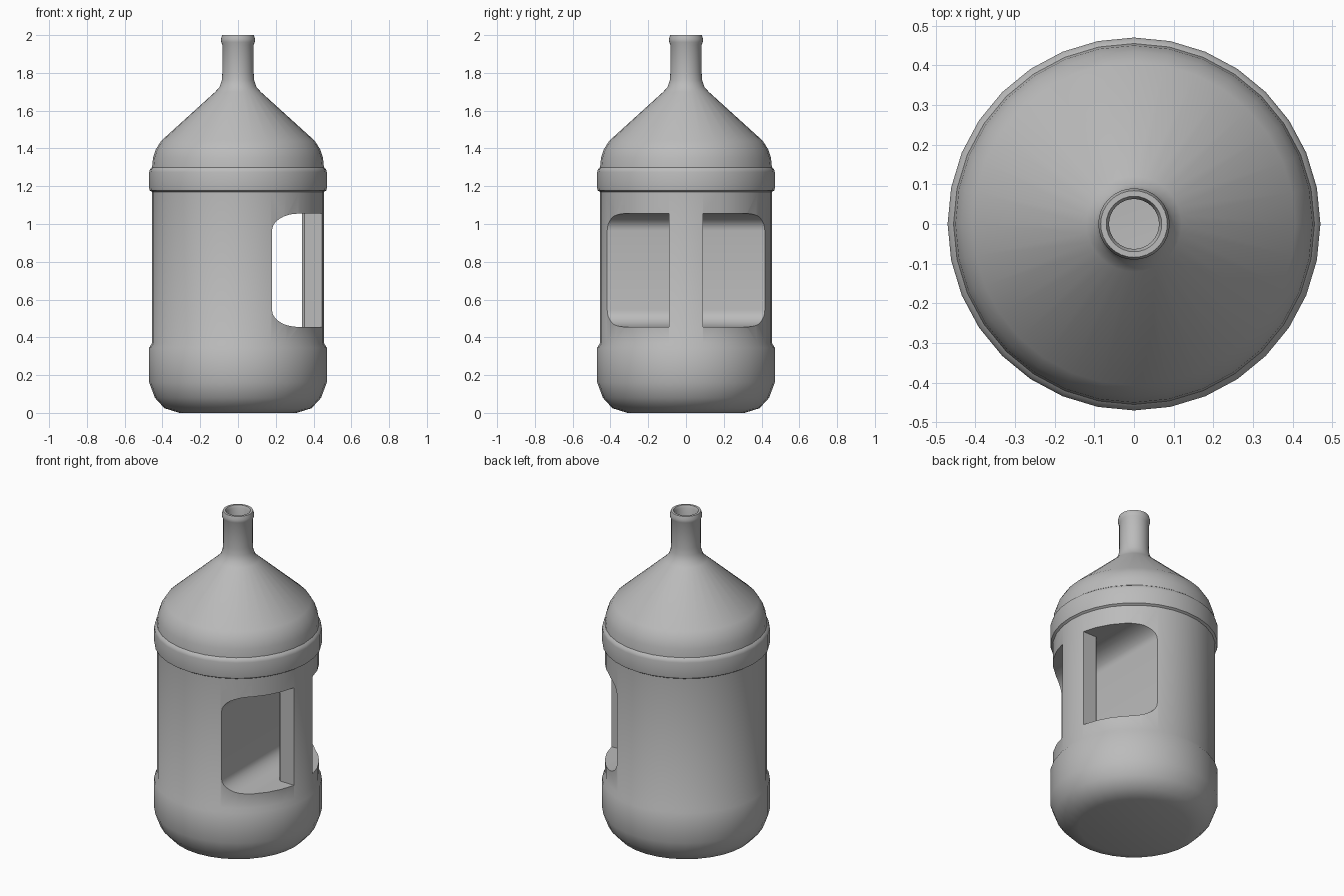
import bpy, bmesh, math

if "Cube" in bpy.data.objects:
    bpy.data.objects.remove(bpy.data.objects["Cube"])

grey = bpy.data.materials.new("plain grey")
grey.diffuse_color = (0.5, 0.5, 0.5, 1)
grey.use_nodes = True
grey.node_tree.nodes["Principled BSDF"].inputs["Base Color"].default_value = grey.diffuse_color


def make_object(name, bm):
    bmesh.ops.recalc_face_normals(bm, faces=bm.faces[:])
    mesh = bpy.data.meshes.new(name)
    bm.to_mesh(mesh)
    bm.free()
    obj = bpy.data.objects.new(name, mesh)
    bpy.context.collection.objects.link(obj)
    mesh.materials.append(grey)
    return obj


def activate(obj):
    bpy.ops.object.select_all(action='DESELECT')
    obj.select_set(True)
    bpy.context.view_layer.objects.active = obj


def subtract(obj, cutter):
    mod = obj.modifiers.new("cut", 'BOOLEAN')
    mod.operation = 'DIFFERENCE'
    mod.solver = 'EXACT'
    mod.object = cutter
    activate(obj)
    bpy.ops.object.modifier_apply(modifier=mod.name)
    bpy.data.objects.remove(cutter)


def lathe(name, profile, steps=32):
    bm = bmesh.new()
    verts = [bm.verts.new((r, 0, z)) for r, z in profile]
    edges = [bm.edges.new(p) for p in zip(verts, verts[1:])]
    bmesh.ops.spin(bm, geom=verts + edges, cent=(0, 0, 0), axis=(0, 0, 1),
                   angle=2 * math.pi, steps=steps)
    bmesh.ops.remove_doubles(bm, verts=bm.verts[:], dist=0.0005)
    return make_object(name, bm)


def prism(name, outline, half_y):
    bm = bmesh.new()
    face = bm.faces.new([bm.verts.new((x, -half_y, z)) for x, z in outline])
    new = bmesh.ops.extrude_face_region(bm, geom=[face])["geom"]
    bmesh.ops.translate(bm, vec=(0, 2 * half_y, 0),
                        verts=[v for v in new if isinstance(v, bmesh.types.BMVert)])
    return make_object(name, bm)


# jug: base, body, raised band, cone shoulder, neck and lip
WELL = 1.85
jug = lathe("jug_body", [
    (0, 0), (0.31, 0), (0.39, 0.025), (0.44, 0.08), (0.47, 0.16), (0.47, 0.345),
    (0.455, 0.37), (0.455, 1.17), (0.468, 1.178), (0.47, 1.19), (0.47, 1.275),
    (0.466, 1.29), (0.455, 1.30), (0.45, 1.35), (0.435, 1.395), (0.407, 1.44),
    (0.12, 1.70), (0.098, 1.725), (0.086, 1.76), (0.083, 1.80), (0.083, 1.95),
    (0.089, 1.963), (0.09, 1.98), (0.084, 2.0), (0.07, 2.0), (0.063, 1.985),
    (0.063, WELL), (0, WELL)])

# recess with rounded back corners, leaving an upright grip standing
outline = [(0.7, 1.058)]
for zc, rz, start in ((0.965, 0.09, 90), (0.545, 0.09, 180)):
    for i in range(9):
        a = math.radians(start + i * 90 / 8)
        outline.append((0.32 + 0.14 * math.cos(a), zc + rz * math.sin(a)))
outline.append((0.7, 0.452))
recess = prism("recess_cutter", outline, 0.6)
c = 0.012
bm = bmesh.new()
ring = [(0.34, -0.0905 + c), (0.34 + c, -0.0905), (0.8, -0.0905),
        (0.8, 0.0905), (0.34 + c, 0.0905), (0.34, 0.0905 - c)]
face = bm.faces.new([bm.verts.new((x, y, 0.3)) for x, y in ring])
new = bmesh.ops.extrude_face_region(bm, geom=[face])["geom"]
bmesh.ops.translate(bm, vec=(0, 0, 0.95),
                    verts=[v for v in new if isinstance(v, bmesh.types.BMVert)])
grip = make_object("grip_shape", bm)
subtract(recess, grip)
subtract(jug, recess)

# open the neck into the hollow inside
bm = bmesh.new()
bm.from_mesh(jug.data)
floor = [f for f in bm.faces if all(abs(v.co.z - WELL) < 0.001 for v in f.verts)]
bmesh.ops.delete(bm, geom=floor, context='FACES')
bm.to_mesh(jug.data)
bm.free()
activate(jug)
bpy.ops.object.shade_smooth_by_angle(angle=math.radians(40))
